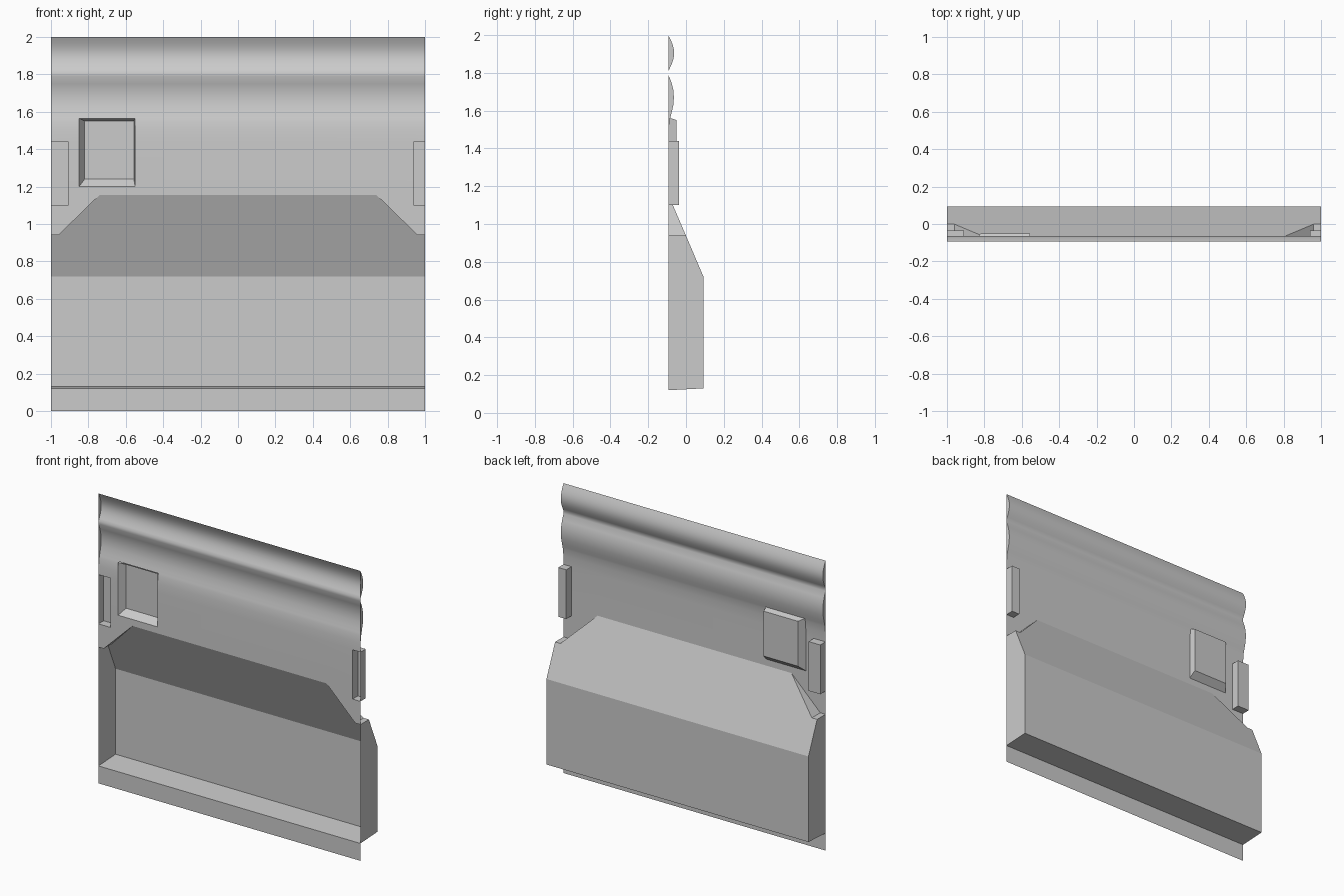
import bpy, bmesh, math
from mathutils import Vector

if "Cube" in bpy.data.objects:
    bpy.data.objects.remove(bpy.data.objects["Cube"])

F, K = -0.093, 0.093          # wall plane and deepest plane of the recess

grey = bpy.data.materials.new("plain_grey")
grey.diffuse_color = (0.6, 0.6, 0.6, 1)
grey.use_nodes = True
grey.node_tree.nodes["Principled BSDF"].inputs["Base Color"].default_value = grey.diffuse_color


def finish(bm, name, smooth=False):
    """Turn a bmesh into a named object whose sheet faces +y."""
    bmesh.ops.recalc_face_normals(bm, faces=bm.faces)
    if sum(f.normal.y * f.calc_area() for f in bm.faces) < 0:
        bmesh.ops.reverse_faces(bm, faces=bm.faces)
    me = bpy.data.meshes.new(name)
    bm.to_mesh(me)
    bm.free()
    me.materials.append(grey)
    ob = bpy.data.objects.new(name, me)
    bpy.context.collection.objects.link(ob)
    if smooth:
        bpy.ops.object.select_all(action='DESELECT')
        ob.select_set(True)
        bpy.context.view_layer.objects.active = ob
        bpy.ops.object.shade_smooth_by_angle(angle=math.radians(30))
    return ob


def from_faces(name, faces):
    """Build a sheet from faces given as lists of points."""
    bm = bmesh.new()
    for pts in faces:
        bm.faces.new([bm.verts.new(p) for p in pts])
    bmesh.ops.remove_doubles(bm, verts=bm.verts, dist=1e-5)
    return finish(bm, name)


def mirror(pts):
    return [(-x, y, z) for x, y, z in pts]


# pockets pressed through the wall: front x0, x1, z0, z1, then depth and the inset back
pockets = {
    "switch_pocket": ((-0.85, -0.55, 1.20, 1.565), -0.05, (-0.82, -0.557, 1.24, 1.55)),
    "left_end_pocket": ((-1.0, -0.91, 1.10, 1.44), -0.036, (-1.0, -0.91, 1.10, 1.44)),
    "right_end_pocket": ((0.94, 1.0, 1.10, 1.44), -0.036, (0.94, 1.0, 1.10, 1.44)),
}

# wall profile (y, z): two rounded mouldings fading into a flat wall
N = 12
top_roll = [(F + 0.03 * math.sin(math.pi * i / N), 2.0 - 0.19 * i / N) for i in range(N + 1)]
low_roll = [(F, 1.79), (-0.077, 1.75), (-0.067, 1.71), (-0.064, 1.67), (-0.067, 1.63),
            (-0.076, 1.59), (-0.086, 1.55), (-0.0915, 1.50), (F, 1.44)]
profile = top_roll + low_roll + [(F, 0.94)]

bm = bmesh.new()
rows = [[bm.verts.new((x, y, z)) for x in (-1, 1)] for y, z in profile]
for a, b in zip(rows, rows[1:]):
    bm.faces.new((a[0], a[1], b[1], b[0]))


def cut(co, no):
    bmesh.ops.bisect_plane(bm, geom=bm.verts[:] + bm.edges[:] + bm.faces[:],
                           plane_co=co, plane_no=no, dist=1e-5)


# slice along pocket borders and the recess outline, then open the holes
for (x0, x1, z0, z1), _, _ in pockets.values():
    for x in (x0, x1):
        if abs(x) < 1:
            cut((x, 0, 0), (1, 0, 0))
    for z in (z0, z1):
        cut((0, 0, z), (0, 0, 1))
cut((0, 0, 1.155), (0, 0, 1))
for s in (-1, 1):
    cut((s * 0.96, 0, 0.94), (s * 0.215, 0, 0.22))


def in_hole(c):
    for (x0, x1, z0, z1), _, _ in pockets.values():
        if x0 < c.x < x1 and z0 < c.z < z1:
            return True
    return c.z < 1.155 and (abs(c.x) - 0.96) * 0.215 + (c.z - 0.94) * 0.22 < 0


holes = [f for f in bm.faces if in_hole(f.calc_center_median())]
bmesh.ops.delete(bm, geom=holes, context='FACES')
finish(bm, "upper_wall", smooth=True)

# flat end caps of the mouldings
for label, roll in (("top", top_roll), ("lower", low_roll)):
    for side, x in (("left", -1), ("right", 1)):
        from_faces(f"{label}_moulding_{side}_cap", [[(x, y, z) for y, z in roll]])

# pockets: four walls and a back plate
for name, ((x0, x1, z0, z1), y, (u0, u1, w0, w1)) in pockets.items():
    front = [(x0, F, z0), (x1, F, z0), (x1, F, z1), (x0, F, z1)]
    back = [(u0, y, w0), (u1, y, w0), (u1, y, w1), (u0, y, w1)]
    walls = [[front[i], front[(i + 1) % 4], back[(i + 1) % 4], back[i]] for i in range(4)]
    from_faces(name, walls + [back])

# large lower recess with clipped upper corners
a, b, c, d = (1, F, 0.12), (1, K, 0.13), (1, K, 0.72), (1, -0.001, 0.94)
e, f, g, h = (0.96, -0.001, 0.94), (0.74, F, 1.155), (0.96, F, 0.94), (1, F, 0.94)
sides = [[a, b, c, d, h], [d, e, g, h], [e, f, g]]


def across(half):
    return half + mirror(half)[::-1]


from_faces("lower_recess", [across([a, b]), across([b, c]), across([c, d, e, f])]
           + sides + [mirror(p) for p in sides])

# bottom skirt strip
from_faces("bottom_skirt", [across([(1, F, 0), a])])
